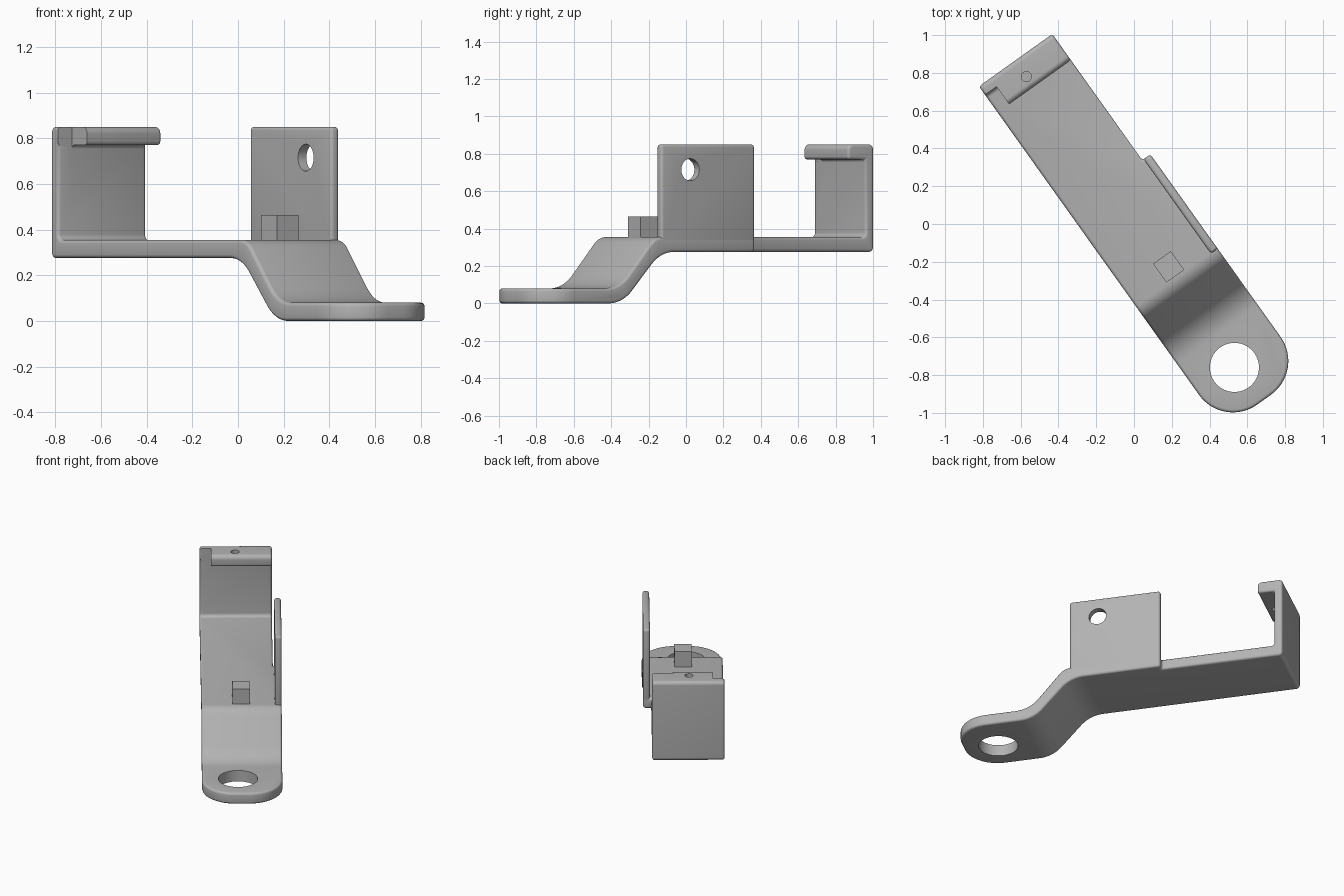
import bpy, bmesh, math
from mathutils import Vector, Matrix

if "Cube" in bpy.data.objects:
    bpy.data.objects.remove(bpy.data.objects["Cube"])

TURN = math.radians(35.5)      # the bracket lies diagonally
steel = bpy.data.materials.new("plain_grey")
steel.use_nodes = True
GREY = (0.45, 0.45, 0.45, 1)
steel.diffuse_color = GREY
steel.node_tree.nodes["Principled BSDF"].inputs["Base Color"].default_value = GREY


def fillet(corners, segs=10):
    """Round each (a, b, radius) corner of a closed polygon."""
    out = []
    for i, (a, b, r) in enumerate(corners):
        p = Vector((a, b))
        d1 = (Vector(corners[i - 1][:2]) - p).normalized()
        d2 = (Vector(corners[(i + 1) % len(corners)][:2]) - p).normalized()
        if r == 0:
            out.append(p)
            continue
        half = d1.angle(d2) / 2
        centre = p + (d1 + d2).normalized() * (r / math.sin(half))
        start = p + d1 * (r / math.tan(half)) - centre
        end = p + d2 * (r / math.tan(half)) - centre
        sweep = math.atan2(start.x * end.y - start.y * end.x, start.dot(end))
        for k in range(segs + 1):
            out.append(centre + Matrix.Rotation(sweep * k / segs, 2) @ start)
    return out


def finish(name, bm):
    bmesh.ops.recalc_face_normals(bm, faces=bm.faces)
    mesh = bpy.data.meshes.new(name)
    bm.to_mesh(mesh)
    bm.free()
    mesh.materials.append(steel)
    ob = bpy.data.objects.new(name, mesh)
    bpy.context.collection.objects.link(ob)
    ob.rotation_euler.z = TURN
    return ob


def prism(name, pts, place, lo, hi):
    """Extrude a 2D outline; place(a, b, depth) gives the 3D position."""
    bm = bmesh.new()
    face = bm.faces.new([bm.verts.new(place(p[0], p[1], lo)) for p in pts])
    top = bmesh.ops.extrude_face_region(bm, geom=[face], use_keep_orig=True)
    shift = Vector(place(0, 0, hi)) - Vector(place(0, 0, lo))
    bmesh.ops.translate(bm, vec=shift, verts=[v for v in top["geom"] if isinstance(v, bmesh.types.BMVert)])
    return finish(name, bm)


def side(a, b, d):
    return (d, a, b)


def plan(a, b, d):
    return (a, b, d)


def box(name, x0, x1, y0, y1, z0, z1):
    return prism(name, [(x0, y0), (x1, y0), (x1, y1), (x0, y1)], plan, z0, z1)


def cylinder(place, a, b, r, lo, hi, n=48):
    ring = [(a + r * math.cos(math.tau * k / n), b + r * math.sin(math.tau * k / n)) for k in range(n)]
    return prism("cutter", ring, place, lo, hi)


def apply(ob, mod):
    bpy.context.view_layer.update()
    with bpy.context.temp_override(object=ob, active_object=ob, selected_objects=[ob]):
        bpy.ops.object.modifier_apply(modifier=mod.name)


def boolean(ob, cutter, operation="DIFFERENCE"):
    mod = ob.modifiers.new("boolean", "BOOLEAN")
    mod.operation, mod.solver, mod.object = operation, "EXACT", cutter
    apply(ob, mod)
    bpy.data.objects.remove(cutter)


def bevel(ob, width):
    mod = ob.modifiers.new("bevel", "BEVEL")
    mod.width, mod.segments = width, 4
    mod.limit_method, mod.angle_limit = "ANGLE", math.radians(45)
    mod.use_clamp_overlap = False
    apply(ob, mod)


LEFT, RIGHT, WIDE = -0.245, 0.232, 0.285
BACK, STEP = 1.07, 0.25

# Bent strip: low foot, slope, long bed, back wall and top lip
strip = prism("bent_strip", fillet([
    (-1.3, 0, 0), (-0.613, 0, 0.2), (-0.36, 0.275, 0.2), (BACK, 0.275, 0.025),
    (BACK, 0.85, 0.025), (0.9, 0.85, 0.03), (0.9, 0.77, 0), (1.015, 0.77, 0),
    (1.015, 0.355, 0.025), (-0.405, 0.355, 0.1), (-0.642, 0.08, 0.2), (-1.3, 0.08, 0)]),
    side, -0.4, 0.4)

# Plan outline: rounded foot and the wider front half
outline = prism("outline", fillet([
    (LEFT, -1.157, 0.22), (WIDE, -1.157, 0.22), (WIDE, STEP, 0), (RIGHT, STEP, 0),
    (RIGHT, 1.3, 0), (LEFT, 1.3, 0)], 16), plan, -0.2, 1.1)
boolean(strip, outline, "INTERSECT")
bevel(strip, 0.016)

# Lip notch, foot hole and small lip hole
boolean(strip, box("notch", -0.4, -0.17, 0.8, 1.015, 0.6, 1))
boolean(strip, cylinder(plan, -0.008, -0.927, 0.13, -0.1, 0.2))
boolean(strip, cylinder(plan, -0.011, 0.966, 0.027, 0.7, 0.95, 24))

# Upright side tab with its hole
tab = box("side_tab", 0.24, WIDE, -0.365, STEP, 0.3, 0.85)
bevel(tab, 0.016)
boolean(tab, cylinder(side, -0.175, 0.715, 0.059, 0.1, 0.4))

# Square peg on the bed
peg = box("square_peg", -0.04, 0.075, -0.352, -0.23, 0.34, 0.465)

for ob in (strip, tab, peg):
    bpy.ops.object.select_all(action="DESELECT")
    ob.select_set(True)
    bpy.context.view_layer.objects.active = ob
    bpy.ops.object.shade_smooth_by_angle(angle=math.radians(35))
